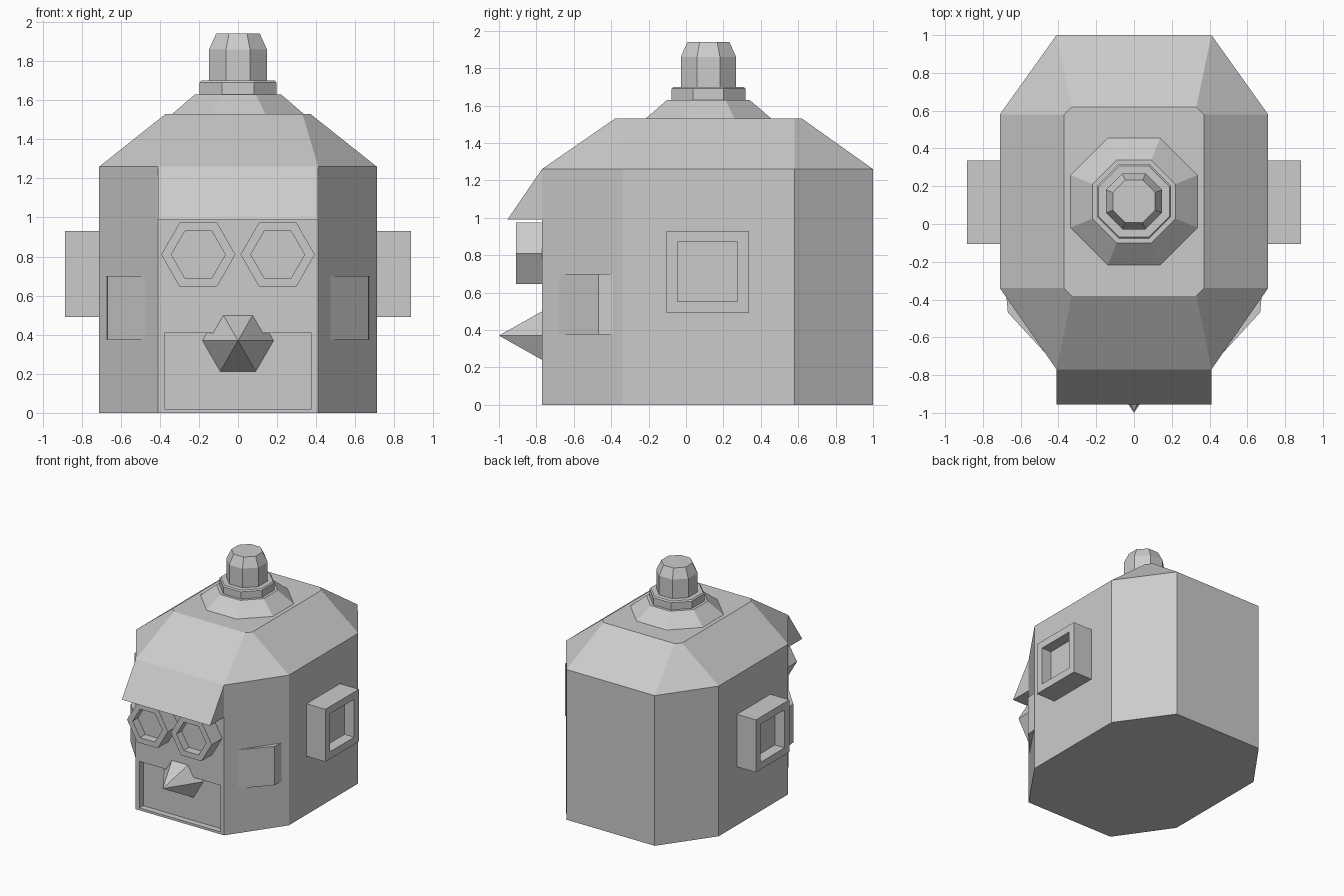
import bpy, bmesh
from math import cos, sin, pi, copysign
from mathutils import Vector

cube = bpy.data.objects.get("Cube")
if cube:
    bpy.data.objects.remove(cube, do_unlink=True)

GREY = (0.6, 0.6, 0.6, 1)
grey = bpy.data.materials.new("plain grey")
grey.use_nodes = True
grey.diffuse_color = GREY
grey.node_tree.nodes["Principled BSDF"].inputs["Base Color"].default_value = GREY


def loft(rings):
    """Closed solid through matching rings of points."""
    bm = bmesh.new()
    loops = [[bm.verts.new(p) for p in ring] for ring in rings]
    n = len(loops[0])
    for a, b in zip(loops, loops[1:]):
        for i in range(n):
            j = (i + 1) % n
            bm.faces.new((a[i], a[j], b[j], b[i]))
    bm.faces.new(loops[0])
    bm.faces.new(loops[-1])
    bmesh.ops.remove_doubles(bm, verts=bm.verts, dist=1e-5)
    bmesh.ops.recalc_face_normals(bm, faces=bm.faces)
    return bm


def finish(bm, name):
    mesh = bpy.data.meshes.new(name)
    bm.to_mesh(mesh)
    bm.free()
    mesh.materials.append(grey)
    bpy.context.collection.objects.link(bpy.data.objects.new(name, mesh))


def facing(bm, direction):
    """The outermost face pointing along a direction."""
    d = Vector(direction)
    bm.normal_update()
    flat = [f for f in bm.faces if f.normal.dot(d) > 0.99]
    return max(flat, key=lambda f: f.calc_center_median().dot(d))


def recess(bm, direction, margin, depth, place=None):
    """Inset a face and sink it; place can move the opening's corners."""
    face = facing(bm, direction)
    bmesh.ops.inset_individual(bm, faces=[face], thickness=margin)
    for v in face.verts:
        if place:
            place(v.co)
    face = bmesh.ops.extrude_discrete_faces(bm, faces=[face])["faces"][0]
    bmesh.ops.translate(bm, verts=face.verts, vec=Vector(direction) * -depth)


def polygon(sides, radius, turn=0):
    angles = [2 * pi * i / sides + turn for i in range(sides)]
    return [(radius * cos(a), radius * sin(a)) for a in angles]


def shell(xs, ys, z):
    """Eight-sided outline: xs = (end half width, side half width)."""
    half = [(xs[0], ys[0]), (xs[1], ys[1]), (xs[1], ys[2]), (xs[0], ys[3])]
    return [(x, y, z) for x, y in half + [(-x, y) for x, y in reversed(half)]]


def mouth_corner(co):
    co.x = copysign(0.375, co.x)
    co.z = 0.41 if co.z > 0.6 else 0.02


# Head with sloping roof and sunken mouth
base = ((0.41, 0.71), (-0.77, -0.34, 0.58, 1.0))
head = loft([shell(*base, 0), shell(*base, 1.26),
             shell((0.33, 0.37), (-0.38, -0.34, 0.58, 0.62), 1.53)])
recess(head, (0, -1, 0), 0.1, 0.05, mouth_corner)
finish(head, "head")

# Stacked octagonal top pieces, as (radius to flats, height)
stacks = {
    "crown": [(0.336, 1.53), (0.22, 1.63)],
    "collar": [(0.197, 1.63), (0.197, 1.69), (0.188, 1.70)],
    "knob": [(0.148, 1.70), (0.148, 1.86), (0.112, 1.94)],
}
for name, levels in stacks.items():
    finish(loft([[(x, y + 0.12, z) for x, y in polygon(8, r / cos(pi / 8), pi / 8)]
                 for r, z in levels]), name)

# Brow wedge
brow = [(-0.77, 1.26), (-0.955, 0.99), (-0.77, 0.99)]
finish(loft([[(x, y, z) for y, z in brow] for x in (-0.41, 0.41)]), "brow")

# Nose cone, rooted in the mouth floor
finish(loft([[(x, y, z + 0.37) for x, z in polygon(6, r)]
             for r, y in ((0.182, -0.72), (0, -1.0))]), "nose")

# Paired parts
for side, s in (("left", 1), ("right", -1)):
    eye = loft([[(x + s * 0.203, y, z + 0.81) for x, z in polygon(6, 0.19)]
                for y in (-0.77, -0.91)])
    recess(eye, (0, -1, 0), 0.052, 0.07)
    finish(eye, side + "_eye")

    square = [(-0.105, 0.49), (0.337, 0.49), (0.337, 0.93), (-0.105, 0.93)]
    ear = loft([[(s * x, y, z) for y, z in square] for x in (0.71, 0.885)])
    recess(ear, (s, 0, 0), 0.086, 0.09)
    finish(ear, side + "_ear")

    wedge = [(0.473, -0.68), (0.668, -0.468), (0.675, -0.39)]
    finish(loft([[(s * x, y, z) for x, y in wedge] for z in (0.375, 0.70)]),
           side + "_cheek_flap")
